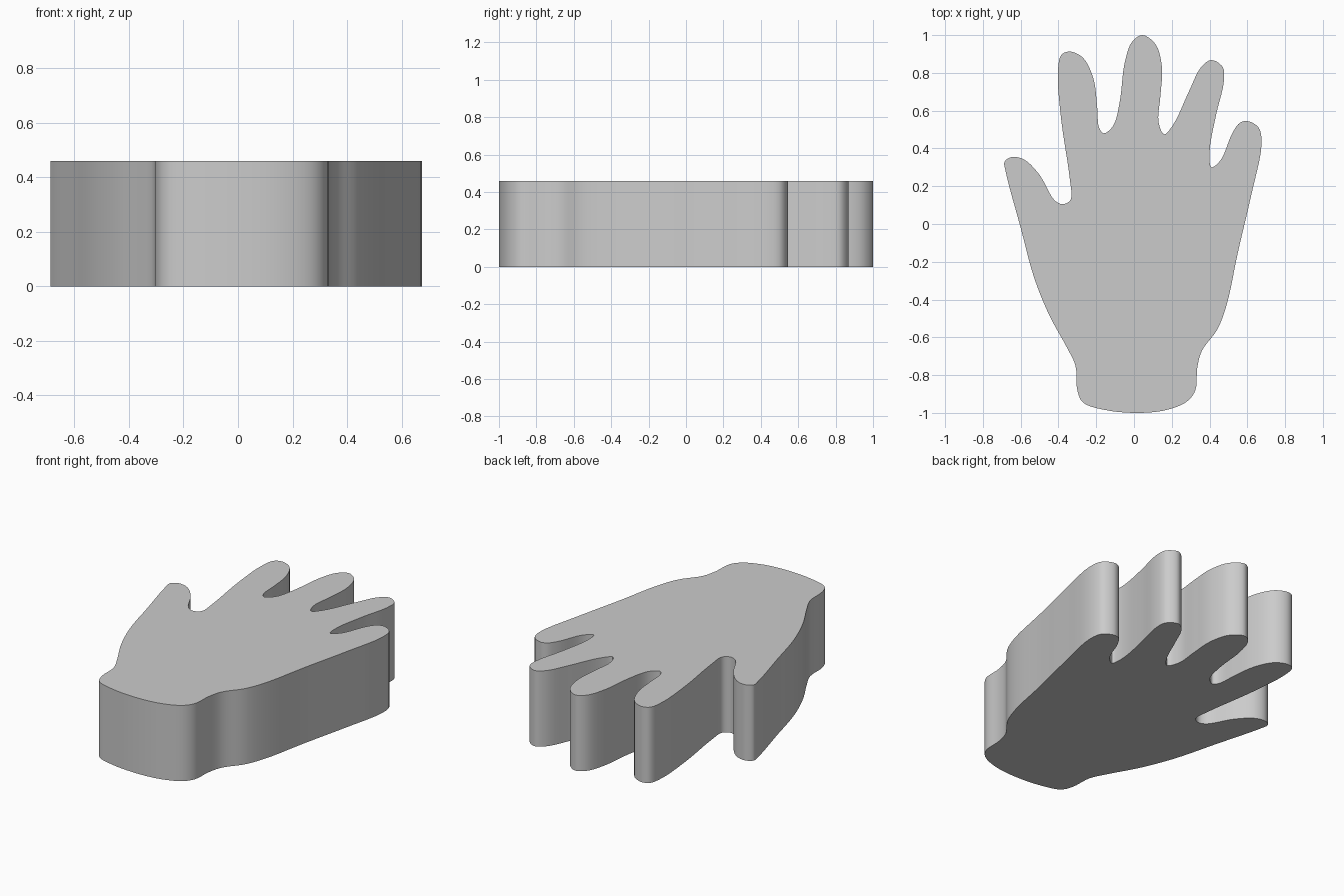
import bpy
import bmesh
import math
from mathutils import Vector

THICKNESS = 0.46
STEPS = 5

default_cube = bpy.data.objects.get("Cube")
if default_cube:
    bpy.data.objects.remove(default_cube, do_unlink=True)

# Outline of the hand, clockwise from the wrist, one stretch per part (hundredths of a unit)
outline = {
    "wrist_right": [(2, -100), (-15, -98.5), (-27, -94.5), (-30, -88), (-31, -75)],
    "palm_right": [(-36, -64.5), (-45, -48), (-53, -28), (-60, -2)],
    "thumb": [(-68, 28), (-68.5, 33), (-64.5, 35.5), (-58, 34), (-50, 26), (-42, 12.5)],
    "thumb_gap": [(-37.5, 10.5), (-33.5, 13), (-34, 24)],
    "index": [(-38.5, 55), (-40.3, 80), (-38.5, 89.5), (-34, 91.3), (-27, 88), (-21.5, 77)],
    "index_gap": [(-19.5, 62), (-18.5, 51), (-16, 48), (-11, 52)],
    "middle": [(-7.5, 65), (-5, 85), (-1, 96.5), (4.5, 100), (11.5, 95), (14.8, 83)],
    "middle_gap": [(14, 68), (13, 54), (16, 47.5), (21, 53)],
    "ring": [(29, 70), (35.5, 83), (41, 86.8), (47, 83), (47.5, 75), (43.5, 58)],
    "ring_gap": [(40, 38), (41, 30), (46, 34)],
    "little": [(52, 48), (56, 53.5), (60, 54.5), (66, 51), (67.5, 42)],
    "palm_left": [(62, 15), (55, -15), (49, -43), (44, -56), (36, -67)],
    "wrist_left": [(33.5, -76), (32.5, -88), (28, -94), (17, -98.5)],
}


def smooth_loop(points, steps):
    """Closed curve through the points, with tangents scaled to the point spacing."""
    count = len(points)
    result = []
    for i in range(count):
        a, b, c, d = (points[(i + k) % count] for k in (-1, 0, 1, 2))
        before, span, after = (math.sqrt((q - p).length) for p, q in ((a, b), (b, c), (c, d)))
        start = (c - b) + span * ((b - a) / before - (c - a) / (before + span))
        end = (c - b) + span * ((d - c) / after - (d - b) / (span + after))
        for step in range(steps):
            t = step / steps
            cubic = 2 * (b - c) + start + end
            square = 3 * (c - b) - 2 * start - end
            result.append(b + start * t + square * t**2 + cubic * t**3)
    return result


def slab(name, loop, height, material):
    """Upright solid with the given outline."""
    bm = bmesh.new()
    base = bm.faces.new([bm.verts.new((p.x, p.y, 0)) for p in loop])
    raised = bmesh.ops.extrude_face_region(bm, geom=[base], use_keep_orig=True)["geom"]
    top_verts = [g for g in raised if isinstance(g, bmesh.types.BMVert)]
    bmesh.ops.translate(bm, verts=top_verts, vec=(0, 0, height))
    bmesh.ops.recalc_face_normals(bm, faces=bm.faces)
    mesh = bpy.data.meshes.new(name)
    bm.to_mesh(mesh)
    bm.free()
    mesh.materials.append(material)
    obj = bpy.data.objects.new(name, mesh)
    bpy.context.collection.objects.link(obj)
    return obj


# Plain grey
grey = bpy.data.materials.new("grey")
grey.use_nodes = True
colour = (0.6, 0.6, 0.6, 1)
grey.diffuse_color = colour
grey.node_tree.nodes["Principled BSDF"].inputs["Base Color"].default_value = colour

# Hand
corners = [Vector(p) / 100 for part in outline.values() for p in part]
hand = slab("hand", smooth_loop(corners, STEPS), THICKNESS, grey)
bpy.ops.object.select_all(action="DESELECT")
hand.select_set(True)
bpy.context.view_layer.objects.active = hand
bpy.ops.object.shade_smooth_by_angle(angle=math.radians(40))
